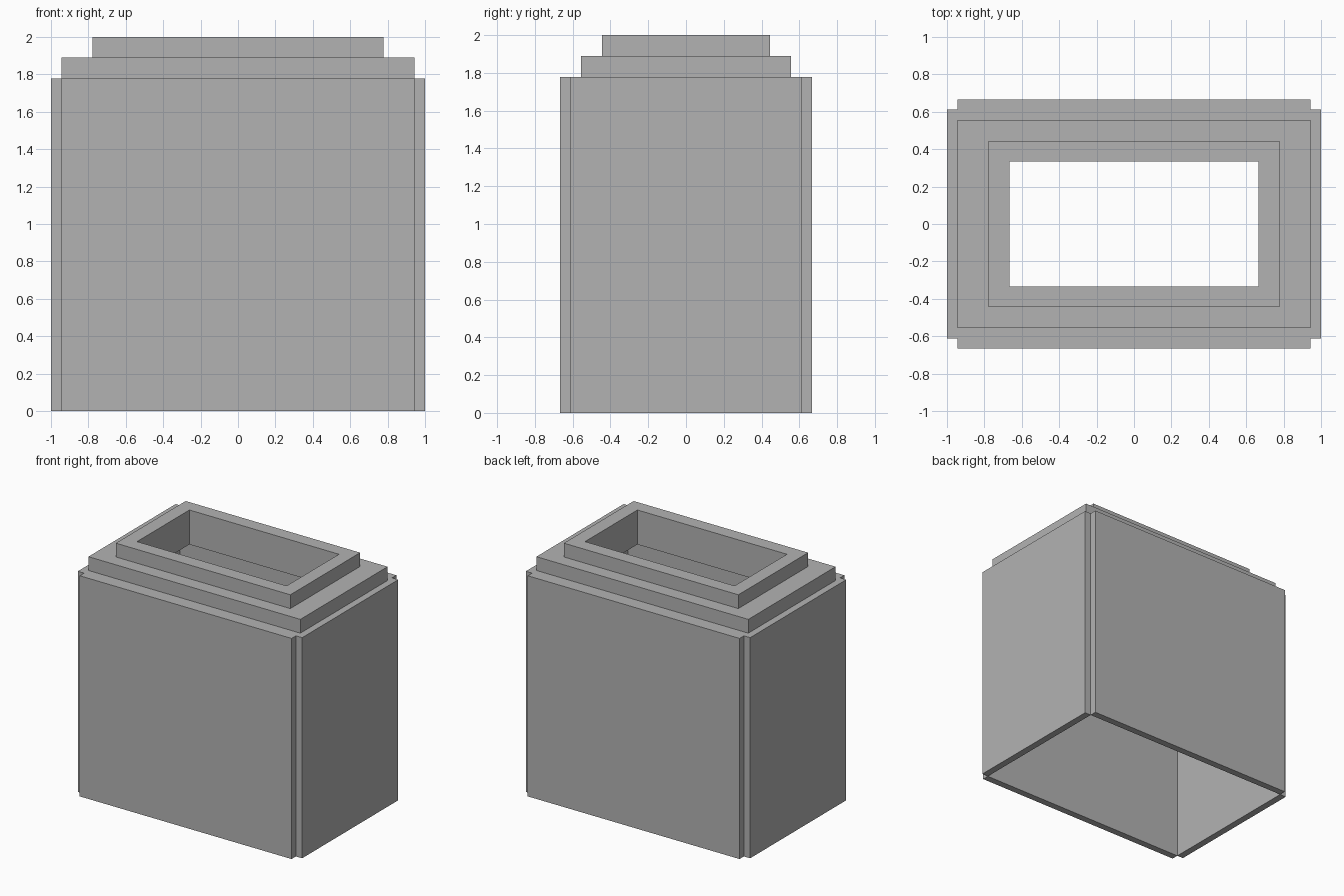
import bpy
import bmesh

if "Cube" in bpy.data.objects:
    bpy.data.objects.remove(bpy.data.objects["Cube"], do_unlink=True)

U = 1 / 18  # module: one wall thickness

stone = bpy.data.materials.new("plain grey")
stone.use_nodes = True
grey = (0.45, 0.45, 0.45, 1)
stone.diffuse_color = grey
stone.node_tree.nodes["Principled BSDF"].inputs["Base Color"].default_value = grey


def section(hx, hy, z, notch=0):
    """Rectangular ring, three points per corner; notch pushes the sides out."""
    corner = [(hx + notch, hy), (hx, hy), (hx, hy + notch)]
    ring = []
    for sx, sy in ((1, 1), (-1, 1), (-1, -1), (1, -1)):
        points = corner if sx == sy else corner[::-1]
        ring += [(sx * x * U, sy * y * U, z * U) for x, y in points]
    return ring


# Profile: up the opening, down the stepped rim and side panels, back up inside
sections = [
    section(12, 6, 31), section(12, 6, 36),              # opening
    section(14, 8, 36), section(14, 8, 34),              # upper step
    section(17, 10, 34), section(17, 10, 32),            # lower step
    section(17, 11, 32, 1), section(17, 11, 0, 1),       # notched side panels
    section(17, 11, 0), section(17, 11, 31),             # hollow inside
]

bm = bmesh.new()
rings = [[bm.verts.new(p) for p in ring] for ring in sections]
for a, b in zip(rings, rings[1:] + rings[:1]):
    n = len(a)
    for i in range(n):
        j = (i + 1) % n
        bm.faces.new((a[i], b[i], b[j], a[j]))

# Collapse the repeated corner points and drop the empty faces
bmesh.ops.remove_doubles(bm, verts=bm.verts[:], dist=0.0001)
empty = [f for f in bm.faces if f.calc_area() < 0.00001]
bmesh.ops.delete(bm, geom=empty, context="FACES")

mesh = bpy.data.meshes.new("hollow_stepped_block")
bm.to_mesh(mesh)
bm.free()
mesh.materials.append(stone)
block = bpy.data.objects.new("hollow_stepped_block", mesh)
bpy.context.collection.objects.link(block)
